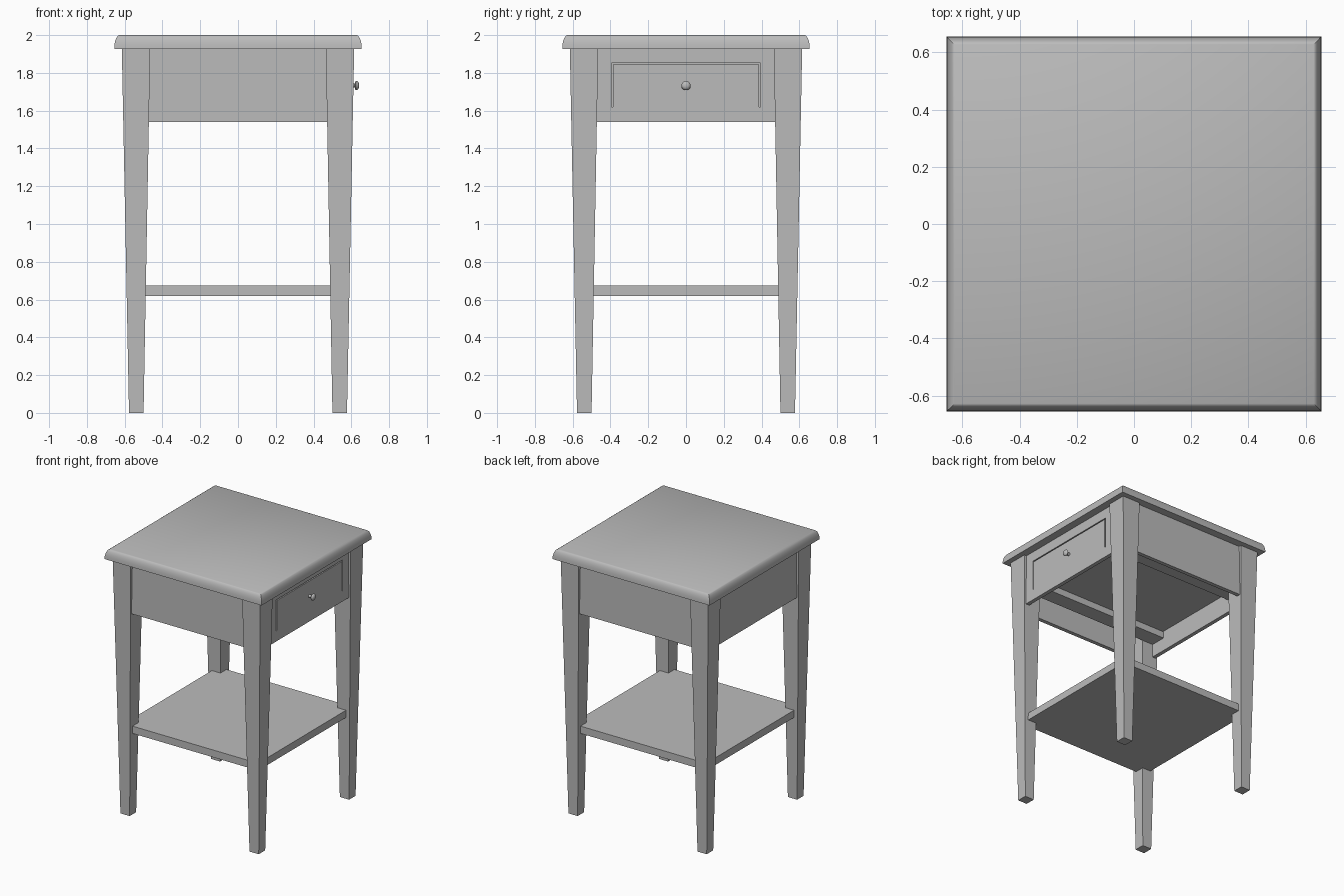
import bpy, bmesh, math

cube = bpy.data.objects.get("Cube")
if cube:
    bpy.data.objects.remove(cube, do_unlink=True)

grey = bpy.data.materials.new("painted grey")
grey.use_nodes = True
grey.diffuse_color = (0.5, 0.5, 0.5, 1)
grey.node_tree.nodes["Principled BSDF"].inputs["Base Color"].default_value = (0.5, 0.5, 0.5, 1)


def finish(name, bm):
    bmesh.ops.recalc_face_normals(bm, faces=bm.faces)
    mesh = bpy.data.meshes.new(name)
    bm.to_mesh(mesh)
    bm.free()
    mesh.materials.append(grey)
    obj = bpy.data.objects.new(name, mesh)
    bpy.context.collection.objects.link(obj)
    return obj


def rect_loft(name, levels):
    """Stack rectangles (x0, x1, y0, y1, z) into a closed solid."""
    bm = bmesh.new()
    rings = [[bm.verts.new(p) for p in ((a, c, z), (b, c, z), (b, d, z), (a, d, z))]
             for a, b, c, d, z in levels]
    for lo, hi in zip(rings, rings[1:]):
        for i in range(4):
            j = (i + 1) % 4
            bm.faces.new((lo[i], lo[j], hi[j], hi[i]))
    bm.faces.new(rings[0])
    bm.faces.new(rings[-1])
    return finish(name, bm)


def box(name, x0, x1, y0, y1, z0, z1):
    return rect_loft(name, [(x0, x1, y0, y1, z0), (x0, x1, y0, y1, z1)])


def smooth(obj, angle):
    bpy.ops.object.select_all(action='DESELECT')
    obj.select_set(True)
    bpy.context.view_layer.objects.active = obj
    bpy.ops.object.shade_smooth_by_angle(angle=math.radians(angle))


# Table top with a rounded upper edge
edge = [(0.655, 1.927), (0.654, 1.95), (0.650, 1.97), (0.644, 1.985), (0.637, 1.995), (0.628, 2.0)]
top = rect_loft("table_top", [(-r, r, -r, r, z) for r, z in edge])
smooth(top, 35)

# Four tapered legs
for sx, x_name in ((-1, "right"), (1, "left")):
    for sy, y_name in ((-1, "front"), (1, "back")):
        levels = []
        for inner, outer, z in ((0.50, 0.577, 0), (0.465, 0.615, 1.927)):
            xs = sorted((sx * inner, sx * outer))
            ys = sorted((sy * inner, sy * outer))
            levels.append((*xs, *ys, z))
        rect_loft(f"{y_name}_{x_name}_leg", levels)

# Apron panels between the legs
OUT, IN, LOW, HIGH, SPAN = 0.595, 0.565, 1.54, 1.927, 0.49
box("front_apron", -SPAN, SPAN, -OUT, -IN, LOW, HIGH)
box("back_apron", -SPAN, SPAN, IN, OUT, LOW, HIGH)
box("right_apron", -OUT, -IN, -SPAN, SPAN, LOW, HIGH)
drawer_apron = box("drawer_apron", IN, OUT, -SPAN, SPAN, LOW, HIGH)

# Narrow groove outlining the drawer front on three sides
g0, g1 = OUT - 0.012, OUT + 0.02
for name, y0, y1, z0, z1 in (("groove_cutter_side_a", -0.395, -0.387, 1.62, 1.845),
                             ("groove_cutter_side_b", 0.387, 0.395, 1.62, 1.845),
                             ("groove_cutter_top", -0.395, 0.395, 1.845, 1.853)):
    cutter = box(name, g0, g1, y0, y1, z0, z1)
    cutter.hide_render = True
    cutter.hide_set(True)
    cutter.display_type = 'WIRE'
    mod = drawer_apron.modifiers.new(name, 'BOOLEAN')
    mod.operation = 'DIFFERENCE'
    mod.solver = 'EXACT'
    mod.object = cutter

# Drawer body and the two runners that carry it
box("drawer_body", -0.56, IN, -0.39, 0.39, 1.69, 1.85)
for s, side in ((-1, "front"), (1, "back")):
    y0, y1 = sorted((s * 0.35, s * 0.47))
    box(f"{side}_runner", -IN, IN, y0, y1, 1.64, 1.69)

# Turned knob, its profile spun around the x axis
profile = [(0.590, 0.012), (0.618, 0.010), (0.620, 0.020), (0.626, 0.0245),
           (0.632, 0.023), (0.638, 0.016), (0.641, 0.008)]
bm = bmesh.new()
N = 20
rings = [[bm.verts.new((x, r * math.cos(2 * math.pi * i / N),
                        1.733 + r * math.sin(2 * math.pi * i / N))) for i in range(N)]
         for x, r in profile]
for lo, hi in zip(rings, rings[1:]):
    for i in range(N):
        j = (i + 1) % N
        bm.faces.new((lo[i], lo[j], hi[j], hi[i]))
bm.faces.new(rings[0])
bm.faces.new(rings[-1])
smooth(finish("drawer_knob", bm), 50)

# Lower shelf
box("lower_shelf", -0.56, 0.56, -0.56, 0.56, 0.62, 0.675)
